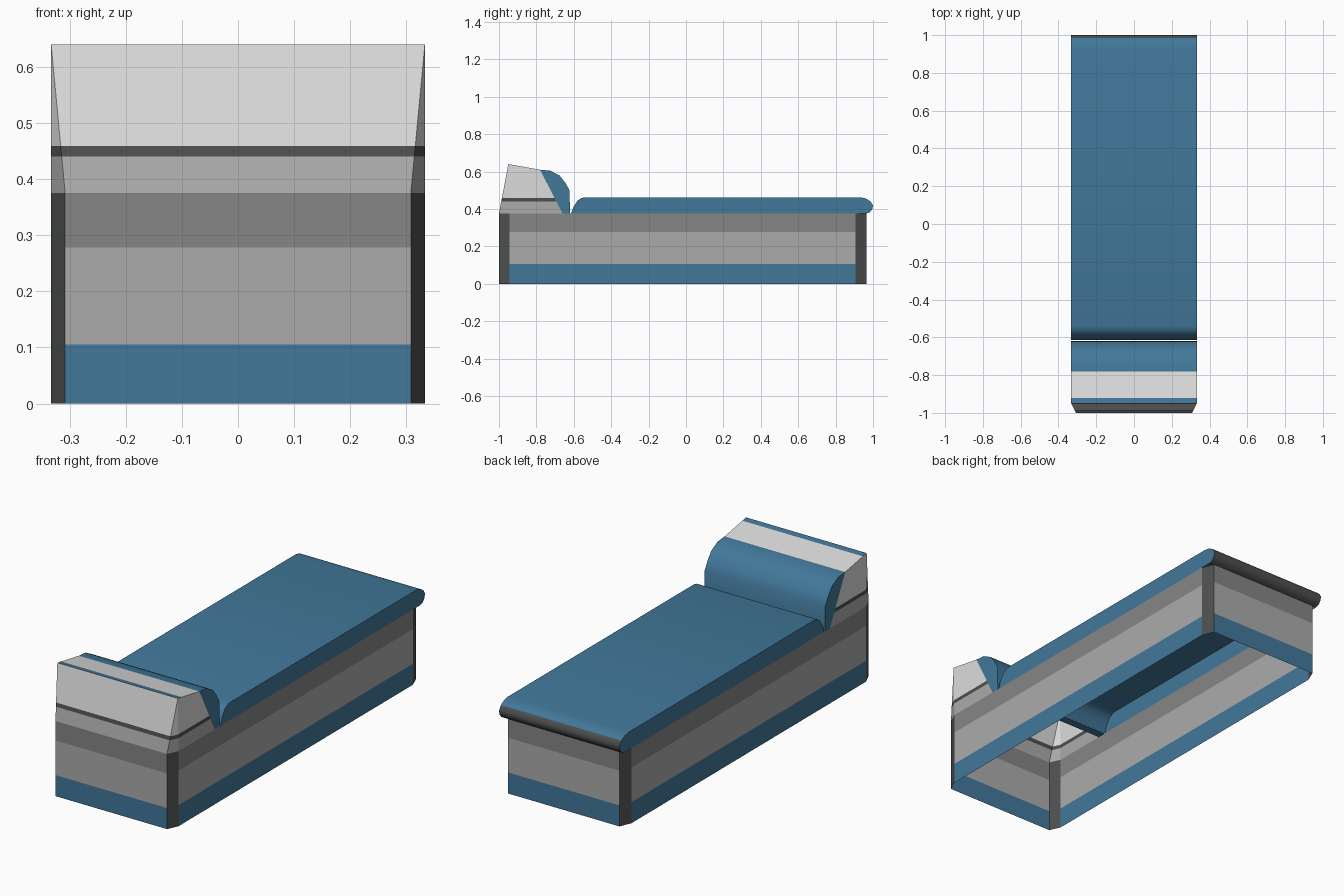
import bpy, bmesh, math
from mathutils import Vector

if "Cube" in bpy.data.objects:
    bpy.data.objects.remove(bpy.data.objects["Cube"])

W = 0.333    # half width
WE = 0.308   # half width of the end walls
H = 0.375    # frame height


def material(name, rgb):
    m = bpy.data.materials.new(name)
    m.diffuse_color = (*rgb, 1)
    m.use_nodes = True
    m.node_tree.nodes["Principled BSDF"].inputs["Base Color"].default_value = m.diffuse_color
    return m


BLUE, LIGHT, GREY, MID, DARK = range(5)
MATS = [
    material("blue fabric", (0.054, 0.188, 0.325)),
    material("pale grey", (0.72, 0.72, 0.72)),
    material("grey", (0.41, 0.41, 0.41)),
    material("mid grey", (0.24, 0.24, 0.24)),
    material("dark trim", (0.075, 0.08, 0.08)),
]


def finish(name, bm, rule, cuts=(), smooth=False):
    """Cut the colour bands, colour faces by rule(centre, normal), add object."""
    for z in cuts:
        bmesh.ops.bisect_plane(bm, geom=bm.verts[:] + bm.edges[:] + bm.faces[:],
                               plane_co=(0, 0, z), plane_no=(0, 0, 1))
    bm.normal_update()
    for f in bm.faces:
        f.material_index = rule(f.calc_center_median(), f.normal)
    me = bpy.data.meshes.new(name)
    bm.to_mesh(me)
    bm.free()
    for m in MATS:
        me.materials.append(m)
    ob = bpy.data.objects.new(name, me)
    bpy.context.collection.objects.link(ob)
    if smooth:
        bpy.ops.object.select_all(action='DESELECT')
        ob.select_set(True)
        bpy.context.view_layer.objects.active = ob
        bpy.ops.object.shade_smooth_by_angle(angle=math.radians(50))
    return ob


def pad(name, profile, rule):
    """Cushion from a clockwise (y, z) profile across the width, open below."""
    bm = bmesh.new()
    right = [bm.verts.new((W, y, z)) for y, z in profile]
    left = [bm.verts.new((-W, y, z)) for y, z in profile]
    for i in range(len(profile) - 1):
        bm.faces.new((right[i], right[i + 1], left[i + 1], left[i]))
    bm.faces.new(right[::-1])
    bm.faces.new(left)
    return finish(name, bm, rule, smooth=True)


# Frame: walls with chamfered corners, open at top and bottom
bm = bmesh.new()
plan = [(-WE, -1), (WE, -1), (W, -0.945), (W, 0.905),
        (WE, 0.965), (-WE, 0.965), (-W, 0.905), (-W, -0.945)]
low = [bm.verts.new((x, y, 0)) for x, y in plan]
top = [bm.verts.new((x, y, H)) for x, y in plan]
for i in range(8):
    j = (i + 1) % 8
    bm.faces.new((low[i], low[j], top[j], top[i]))


def frame_rule(c, n):
    if min(abs(n.x), abs(n.y)) > 0.1:
        return DARK
    return BLUE if c.z < 0.105 else GREY if c.z < 0.278 else MID


finish("frame", bm, frame_rule, (0.105, 0.278))

# Headrest: leaning shell whose corner chamfers taper to the top edge
bm = bmesh.new()


def pair(x, y, z):
    return [bm.verts.new((s * x, y, z)) for s in (-1, 1)]


foot = pair(WE, -1.0, H)
side = pair(W, -0.945, H)
crest = pair(W, -0.95, 0.64)
trim = pair(W, -0.92, 0.635)
back = pair(W, -0.78, 0.61)
heel = pair(W, -0.66, H)
bm.faces.new((foot[0], foot[1], crest[1], crest[0]))
bm.faces.new((crest[0], crest[1], trim[1], trim[0]))
bm.faces.new((trim[0], trim[1], back[1], back[0]))
for k in (0, 1):
    bm.faces.new([v[k] for v in ((foot, side, crest) if k else (foot, crest, side))])
    loop = [v[k] for v in (side, heel, back, trim, crest)]
    bm.faces.new(loop if k else loop[::-1])


def headrest_rule(c, n):
    if n.z > 0.8:
        return BLUE if c.y < -0.92 else LIGHT
    return GREY if c.z < 0.44 else DARK if c.z < 0.459 else LIGHT


finish("headrest", bm, headrest_rule, (0.44, 0.459))

# Rounded cushion on the headrest
pad("headrest_cushion",
    [(-0.78, 0.61), (-0.725, 0.605), (-0.675, 0.578), (-0.645, 0.54),
     (-0.623, 0.50), (-0.62, H), (-0.66, H)][:6] + [(-0.66, H)],
    lambda c, n: BLUE)

# Mattress with a dark rolled end at the back
pad("mattress",
    [(-0.615, H), (-0.60, 0.415), (-0.58, 0.445), (-0.56, 0.458), (-0.54, 0.463),
     (0.93, 0.463), (0.96, 0.457), (0.985, 0.442), (1.0, 0.42), (0.995, 0.398),
     (0.982, 0.382), (0.96, H)],
    lambda c, n: DARK if c.y > 0.985 or (n.z < -0.2 and c.y > 0.9) else BLUE)
